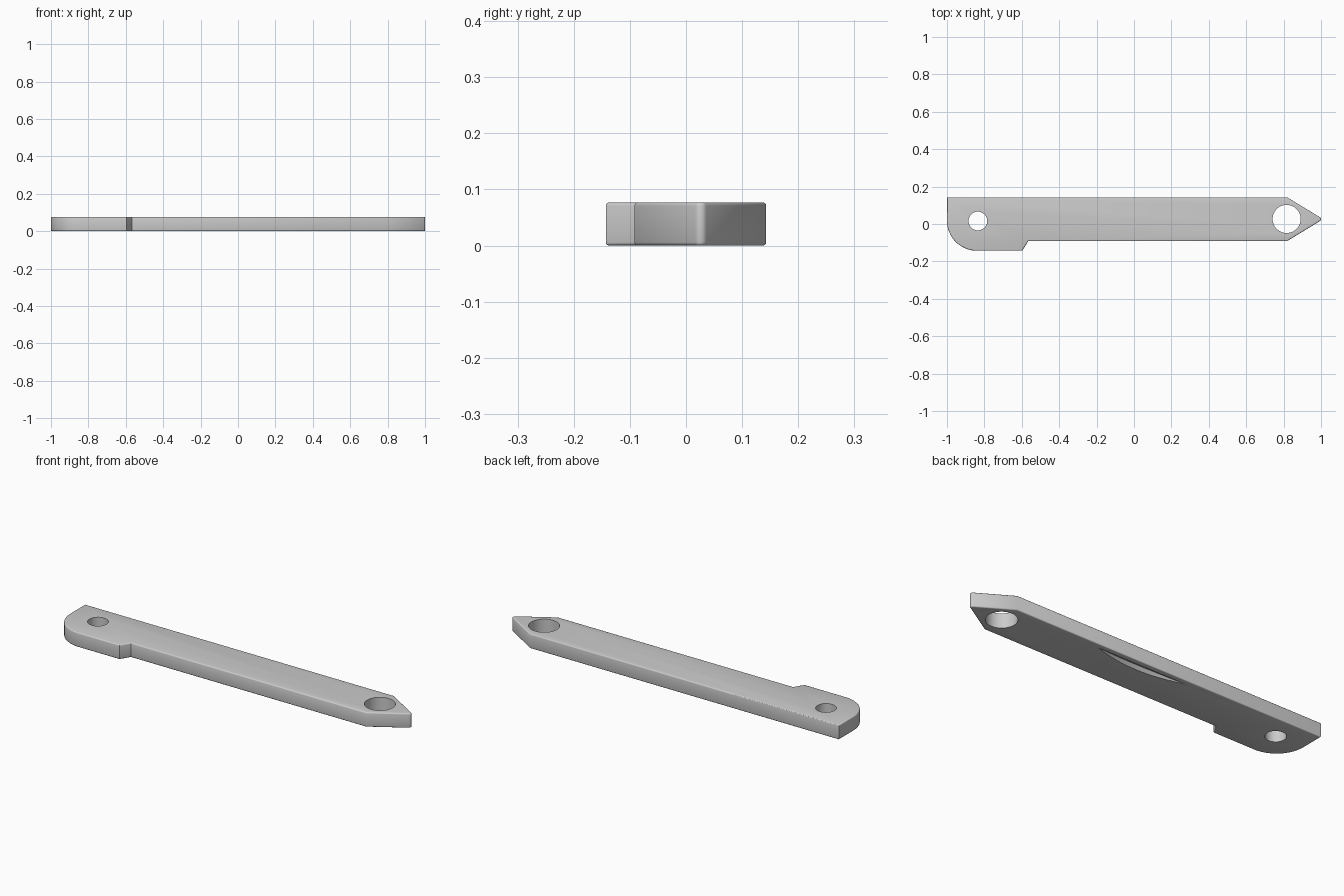
import bpy
import bmesh
import math
from mathutils import Vector

cube = bpy.data.objects.get("Cube")
if cube:
    bpy.data.objects.remove(cube, do_unlink=True)

HEIGHT = 0.077
ROUND = 0.006

# Single plain grey
grey = bpy.data.materials.new("plain_grey")
grey.use_nodes = True
colour = (0.6, 0.6, 0.6, 1)
grey.diffuse_color = colour
grey.node_tree.nodes["Principled BSDF"].inputs["Base Color"].default_value = colour


def arc(cx, cy, radius, start, end, steps):
    """Points along an arc, angles in degrees."""
    angles = [math.radians(start + (end - start) * i / steps) for i in range(steps + 1)]
    return [(cx + radius * math.cos(a), cy + radius * math.sin(a)) for a in angles]


def cut(target, name, radius, depth, location, tilt=0.0, sides=64):
    """Subtract a cylinder from the target."""
    bpy.ops.mesh.primitive_cylinder_add(
        vertices=sides, radius=radius, depth=depth, location=location, rotation=(tilt, 0, 0))
    cutter = bpy.context.object
    cutter.name = name
    cutter.hide_render = True
    cutter.data.materials.append(grey)
    mod = target.modifiers.new(name, "BOOLEAN")
    mod.operation = "DIFFERENCE"
    mod.solver = "EXACT"
    mod.object = cutter
    bpy.ops.object.select_all(action="DESELECT")
    target.select_set(True)
    bpy.context.view_layer.objects.active = target
    bpy.ops.object.modifier_apply(modifier=mod.name)
    bpy.data.objects.remove(cutter, do_unlink=True)


# Bar outline: rounded heel, stepped front edge, blunted point
outline = arc(-0.839, 0.018, 0.161, 180, 270, 24)
outline += [(-0.597, -0.143), (-0.566, -0.092), (0.818, -0.092)]
outline += arc(0.988, 0.026, 0.012, -57, 57, 6)
outline += [(0.818, 0.143), (-1.0, 0.143)]

bm = bmesh.new()
base = bm.faces.new([bm.verts.new((x, y, 0)) for x, y in outline])
raised = bmesh.ops.extrude_face_region(bm, geom=[base], use_keep_orig=True)
bmesh.ops.translate(bm, vec=Vector((0, 0, HEIGHT)),
                    verts=[v for v in raised["geom"] if isinstance(v, bmesh.types.BMVert)])
bmesh.ops.recalc_face_normals(bm, faces=bm.faces)

# Softened upper and lower rims
rims = [e for e in bm.edges if abs(e.verts[0].co.z - e.verts[1].co.z) < 0.001]
bmesh.ops.bevel(bm, geom=rims, offset=ROUND, segments=3, profile=0.5, affect="EDGES")
mesh = bpy.data.meshes.new("bar")
bm.to_mesh(mesh)
bm.free()
mesh.materials.append(grey)
bar = bpy.data.objects.new("bar", mesh)
bpy.context.collection.objects.link(bar)

# Pivot hole in the heel and large hole by the point
cut(bar, "pivot_hole", 0.05, 0.4, (-0.835, 0.016, HEIGHT / 2))
cut(bar, "point_hole", 0.075, 0.4, (0.816, 0.027, HEIGHT / 2))

# Crescent nail groove with a sloping floor, on the underside near the back edge
slope = math.radians(30)
radius, reach, thick = 0.875, 0.038, 0.1
away = Vector((0, math.cos(slope), -math.sin(slope)))
normal = Vector((0, math.sin(slope), math.cos(slope)))
centre = Vector((0.055, 0.117, 0)) + away * (radius - reach) - normal * thick / 2
cut(bar, "nail_groove", radius, thick, centre, -slope, 256)

bpy.ops.object.shade_smooth_by_angle(angle=math.radians(35))
